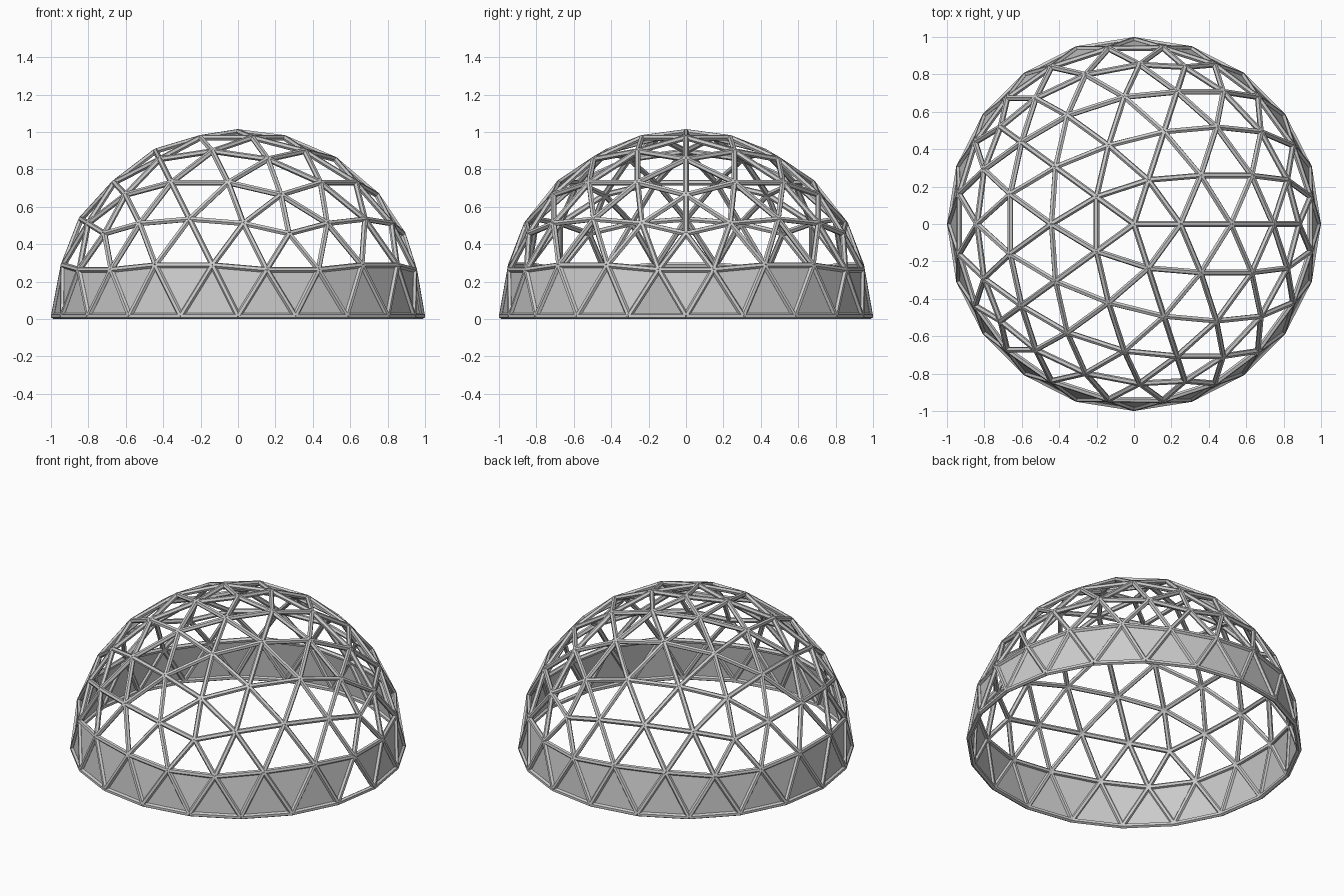
import bpy, bmesh, math
from mathutils import Vector

if "Cube" in bpy.data.objects:
    bpy.data.objects.remove(bpy.data.objects["Cube"])

FREQ, R, STRUT, SIDES = 4, 0.986, 0.0155, 6

def polar(deg, z):
    r = math.sqrt(1 - z * z)
    a = math.radians(deg)
    return Vector((r * math.cos(a), r * math.sin(a), z))

# Icosahedron with a vertex at the top: cap and middle band faces
h = 1 / math.sqrt(5)
top = Vector((0, 0, 1))
up = [polar(72 * k, h) for k in range(5)]
low = [polar(72 * k + 36, -h) for k in range(5)]
faces = []
for k in range(5):
    n = (k + 1) % 5
    faces += [(top, up[k], up[n]), (up[k], low[k], up[n]), (low[k], low[n], up[n])]

# Split every face into a triangular grid pushed out to the sphere; keep the upper half
points, index, tris = [], {}, []

def vert(p):
    p = p.normalized() * R
    key = tuple(round(c * 1e4) for c in p)
    if key not in index:
        index[key] = len(points)
        points.append(p)
    return index[key]

for a, b, c in faces:
    def grid(i, j):
        return a + (b - a) * (i / FREQ) + (c - a) * (j / FREQ)
    for i in range(FREQ):
        for j in range(FREQ - i):
            cells = [((i, j), (i + 1, j), (i, j + 1))]
            if i + j < FREQ - 1:
                cells.append(((i + 1, j), (i + 1, j + 1), (i, j + 1)))
            for cell in cells:
                ps = [grid(*q) for q in cell]
                if min(p.z for p in ps) > -1e-4:
                    tris.append([vert(p) for p in ps])

edges = {tuple(sorted((t[k], t[(k + 1) % 3]))) for t in tris for k in range(3)}

def finish(bm, name):
    me = bpy.data.meshes.new(name)
    bm.to_mesh(me)
    bm.free()
    ob = bpy.data.objects.new(name, me)
    ob.location.z = STRUT
    bpy.context.collection.objects.link(ob)

# Strut frame: one hexagonal bar per edge, flat side facing outward
bm = bmesh.new()
for i, j in sorted(edges):
    p, q = points[i], points[j]
    d = (q - p).normalized()
    out = (p + q).normalized()
    side = d.cross(out)
    rings = []
    for end in (p, q):
        ring = []
        for s in range(SIDES):
            a = 2 * math.pi * s / SIDES
            ring.append(bm.verts.new(end + (side * math.cos(a) + out * math.sin(a)) * STRUT))
        rings.append(ring)
    for s in range(SIDES):
        n = (s + 1) % SIDES
        bm.faces.new((rings[0][s], rings[0][n], rings[1][n], rings[1][s]))
    bm.faces.new(rings[0][::-1])
    bm.faces.new(rings[1])
bmesh.ops.recalc_face_normals(bm, faces=bm.faces)
finish(bm, "dome_struts")

# Base panels: lowest row of triangles, leaving one doorway open
bm = bmesh.new()
vs = [bm.verts.new(p) for p in points]
for t in tris:
    ps = [points[k] for k in t]
    if max(p.z for p in ps) > 0.35:
        continue
    mid = sum(ps, Vector()) / 3
    az = math.degrees(math.atan2(mid.y, mid.x))
    upright = sum(p.z < 0.01 for p in ps) == 2
    if upright and abs(az + 9) < 5:
        continue
    bm.faces.new([vs[k] for k in t])
bmesh.ops.delete(bm, geom=[v for v in bm.verts if not v.link_faces], context='VERTS')
finish(bm, "base_panels")
